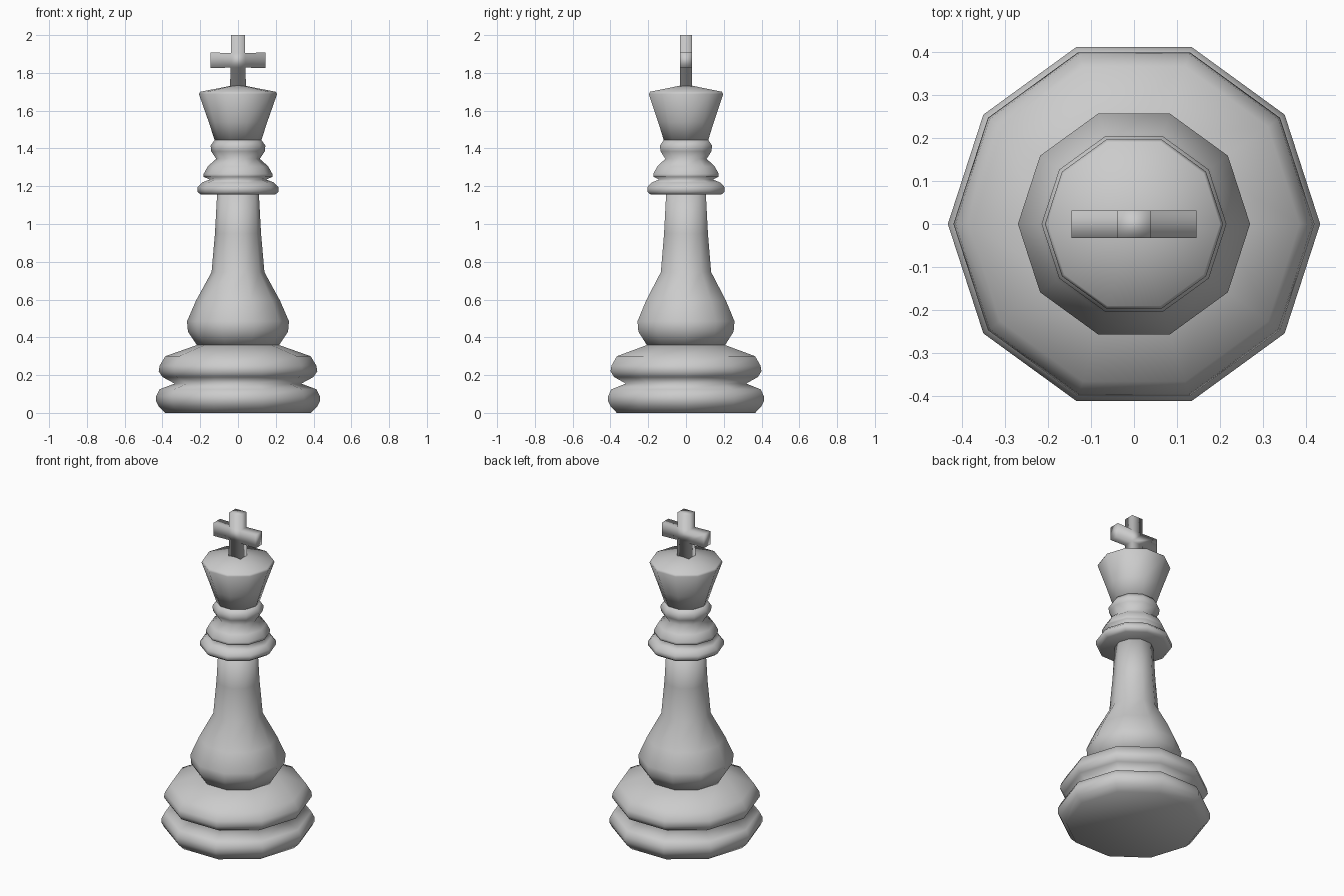
import bpy, bmesh
from math import cos, sin, tau

if "Cube" in bpy.data.objects:
    bpy.data.objects.remove(bpy.data.objects["Cube"])

SIDES = 10


def finish(name, bm):
    bmesh.ops.recalc_face_normals(bm, faces=bm.faces)
    mesh = bpy.data.meshes.new(name)
    bm.to_mesh(mesh)
    bm.free()
    for p in mesh.polygons:
        p.use_smooth = True
    obj = bpy.data.objects.new(name, mesh)
    bpy.context.collection.objects.link(obj)
    return obj


def lathe(name, profile):
    """Ten-sided turned part from (radius, height) pairs, bottom to top."""
    bm = bmesh.new()
    rings = [[bm.verts.new((r * cos(tau * i / SIDES), r * sin(tau * i / SIDES), z))
              for i in range(SIDES)] for r, z in profile]
    for a, b in zip(rings, rings[1:]):
        for i in range(SIDES):
            j = (i + 1) % SIDES
            bm.faces.new((a[i], a[j], b[j], b[i]))
    bm.faces.new(rings[0])
    bm.faces.new(rings[-1])
    return finish(name, bm)


# Double-rolled foot
lathe("base", [(0.385, 0), (0.42, 0.035), (0.433, 0.06), (0.433, 0.09), (0.415, 0.125),
               (0.335, 0.155), (0.40, 0.19), (0.42, 0.22), (0.415, 0.25), (0.385, 0.30),
               (0.215, 0.36)])

# Bulb and tapering stem
lathe("stem", [(0.215, 0.355), (0.265, 0.43), (0.27, 0.485), (0.222, 0.595),
               (0.14, 0.745), (0.122, 0.95), (0.11, 1.17)])

# Stacked collar rings
lathe("collar", [(0.195, 1.155), (0.215, 1.17), (0.215, 1.195), (0.19, 1.22), (0.15, 1.235),
                 (0.182, 1.25), (0.182, 1.265), (0.16, 1.305), (0.115, 1.345),
                 (0.142, 1.385), (0.145, 1.415), (0.124, 1.445)])

# Flared head with shallow conical cap
lathe("head", [(0.124, 1.445), (0.155, 1.54), (0.207, 1.688), (0.20, 1.70), (0.035, 1.732)])

# Cross finial: mirrored outline extruded in depth
half = [(0.042, 1.71), (0.04, 1.828), (0.145, 1.825), (0.145, 1.908), (0.038, 1.905), (0.038, 2.0)]
outline = half + [(-x, z) for x, z in reversed(half)]
bm = bmesh.new()
face = bm.faces.new([bm.verts.new((x, -0.033, z)) for x, z in outline])
ext = bmesh.ops.extrude_face_region(bm, geom=[face])
for v in ext["geom"]:
    if isinstance(v, bmesh.types.BMVert):
        v.co.y = 0.031
if not face.is_valid or all(len(e.link_faces) == 2 for e in bm.edges):
    pass
else:
    bmesh.ops.holes_fill(bm, edges=[e for e in bm.edges if e.is_boundary])
finish("cross", bm)
